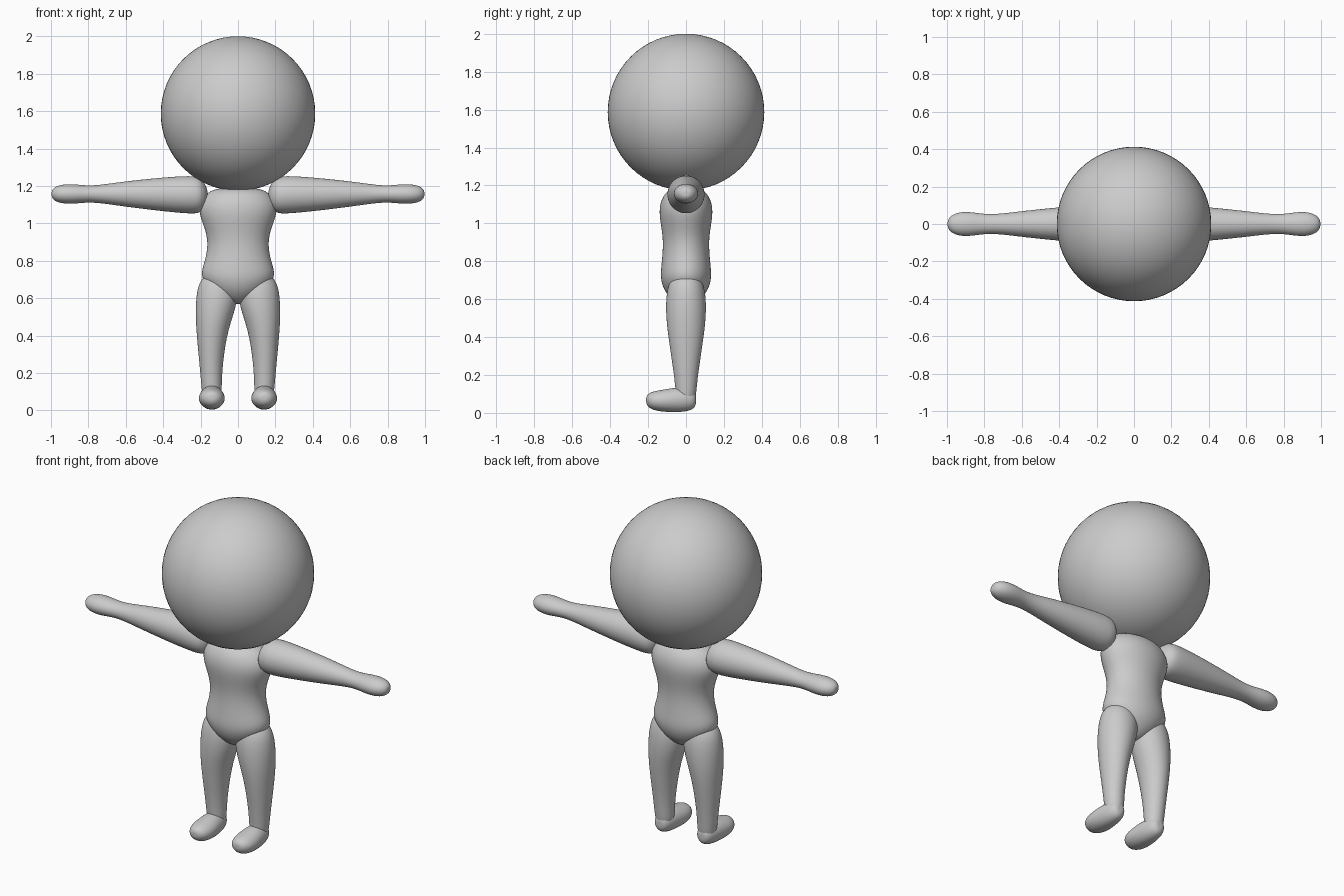
import bpy
import bmesh
import math
from mathutils import Vector

default_cube = bpy.data.objects.get("Cube")
if default_cube:
    bpy.data.objects.remove(default_cube, do_unlink=True)

SIDES = 20

# One plain grey for the whole figure
grey = bpy.data.materials.new("plain grey")
grey.use_nodes = True
colour = (0.6, 0.6, 0.6, 1)
grey.diffuse_color = colour
grey.node_tree.nodes["Principled BSDF"].inputs["Base Color"].default_value = colour


def loft(name, along, across, upward, sections, mirrored=False):
    """Skin elliptical rings; each section is (position, centre across, centre up, radius across, radius up)."""
    bm = bmesh.new()
    rings = []
    for position, centre_a, centre_u, radius_a, radius_u in sections:
        ring = []
        for i in range(SIDES):
            angle = math.tau * i / SIDES
            a = centre_a + radius_a * math.cos(angle)
            u = centre_u + radius_u * math.sin(angle)
            ring.append(bm.verts.new(along * position + across * a + upward * u))
        rings.append(ring)
    for lower, upper in zip(rings, rings[1:]):
        for i in range(SIDES):
            j = (i + 1) % SIDES
            bm.faces.new((lower[i], lower[j], upper[j], upper[i]))
    # Close both ends with a fan
    for ring in (rings[0], rings[-1]):
        middle = sum((v.co for v in ring), Vector()) / SIDES
        pole = bm.verts.new(middle)
        for i in range(SIDES):
            bm.faces.new((ring[i], ring[(i + 1) % SIDES], pole))
    bmesh.ops.recalc_face_normals(bm, faces=bm.faces)
    mesh = bpy.data.meshes.new(name)
    bm.to_mesh(mesh)
    bm.free()
    mesh.materials.append(grey)
    mesh.shade_smooth()
    part = bpy.data.objects.new(name, mesh)
    bpy.context.collection.objects.link(part)
    if mirrored:
        mirror = part.modifiers.new("mirror", "MIRROR")
        mirror.use_mirror_merge = False
    rounding = part.modifiers.new("rounding", "SUBSURF")
    rounding.levels = rounding.render_levels = 2
    return part


X, Y, Z = Vector((1, 0, 0)), Vector((0, 1, 0)), Vector((0, 0, 1))

# Head
bpy.ops.mesh.primitive_uv_sphere_add(segments=64, ring_count=32, radius=0.413, location=(0, 0, 1.587))
head = bpy.context.object
head.name = "head"
head.data.materials.append(grey)
head.data.shade_smooth()

# Torso, from crotch to neck
loft("torso", Z, X, Y, [
    (0.57, 0, 0, 0.03, 0.03),
    (0.59, 0, 0, 0.08, 0.07),
    (0.64, 0, 0, 0.15, 0.115),
    (0.7, 0, 0, 0.195, 0.135),
    (0.75, 0, 0, 0.198, 0.135),
    (0.82, 0, 0, 0.172, 0.127),
    (0.9, 0, 0, 0.163, 0.122),
    (0.97, 0, 0, 0.178, 0.13),
    (1.05, 0, 0, 0.212, 0.144),
    (1.11, 0, 0, 0.208, 0.138),
    (1.155, 0, 0, 0.175, 0.115),
    (1.18, 0, 0, 0.14, 0.085),
    (1.19, 0, 0, 0.07, 0.04),
])

# Arms with mitten hands
loft("arms", X, Y, Z, [
    (0.162, 0, 1.145, 0.025, 0.025),
    (0.172, 0, 1.145, 0.06, 0.06),
    (0.2, 0, 1.15, 0.094, 0.096),
    (0.25, 0, 1.153, 0.103, 0.104),
    (0.4, 0, 1.155, 0.091, 0.092),
    (0.6, 0, 1.157, 0.07, 0.069),
    (0.72, 0, 1.157, 0.054, 0.051),
    (0.8, 0, 1.157, 0.053, 0.044),
    (0.87, 0, 1.157, 0.065, 0.053),
    (0.93, 0, 1.157, 0.066, 0.053),
    (0.975, 0, 1.157, 0.049, 0.042),
    (0.996, 0, 1.157, 0.023, 0.021),
], mirrored=True)

# Legs
loft("legs", Z, X, Y, [
    (0.05, 0.14, 0, 0.045, 0.045),
    (0.11, 0.14, 0, 0.055, 0.056),
    (0.2, 0.144, 0, 0.058, 0.063),
    (0.4, 0.142, 0, 0.08, 0.095),
    (0.52, 0.124, 0, 0.105, 0.108),
    (0.62, 0.11, 0, 0.114, 0.106),
    (0.69, 0.108, 0, 0.1, 0.09),
    (0.74, 0.1, 0, 0.06, 0.06),
], mirrored=True)

# Feet, from heel to toe
loft("feet", Y, X, Z, [
    (0.053, 0.14, 0.07, 0.02, 0.025),
    (0.042, 0.14, 0.07, 0.042, 0.05),
    (0, 0.14, 0.07, 0.057, 0.064),
    (-0.06, 0.14, 0.068, 0.067, 0.066),
    (-0.12, 0.14, 0.064, 0.072, 0.059),
    (-0.17, 0.14, 0.064, 0.063, 0.051),
    (-0.2, 0.14, 0.066, 0.041, 0.036),
    (-0.21, 0.14, 0.068, 0.018, 0.016),
], mirrored=True)
